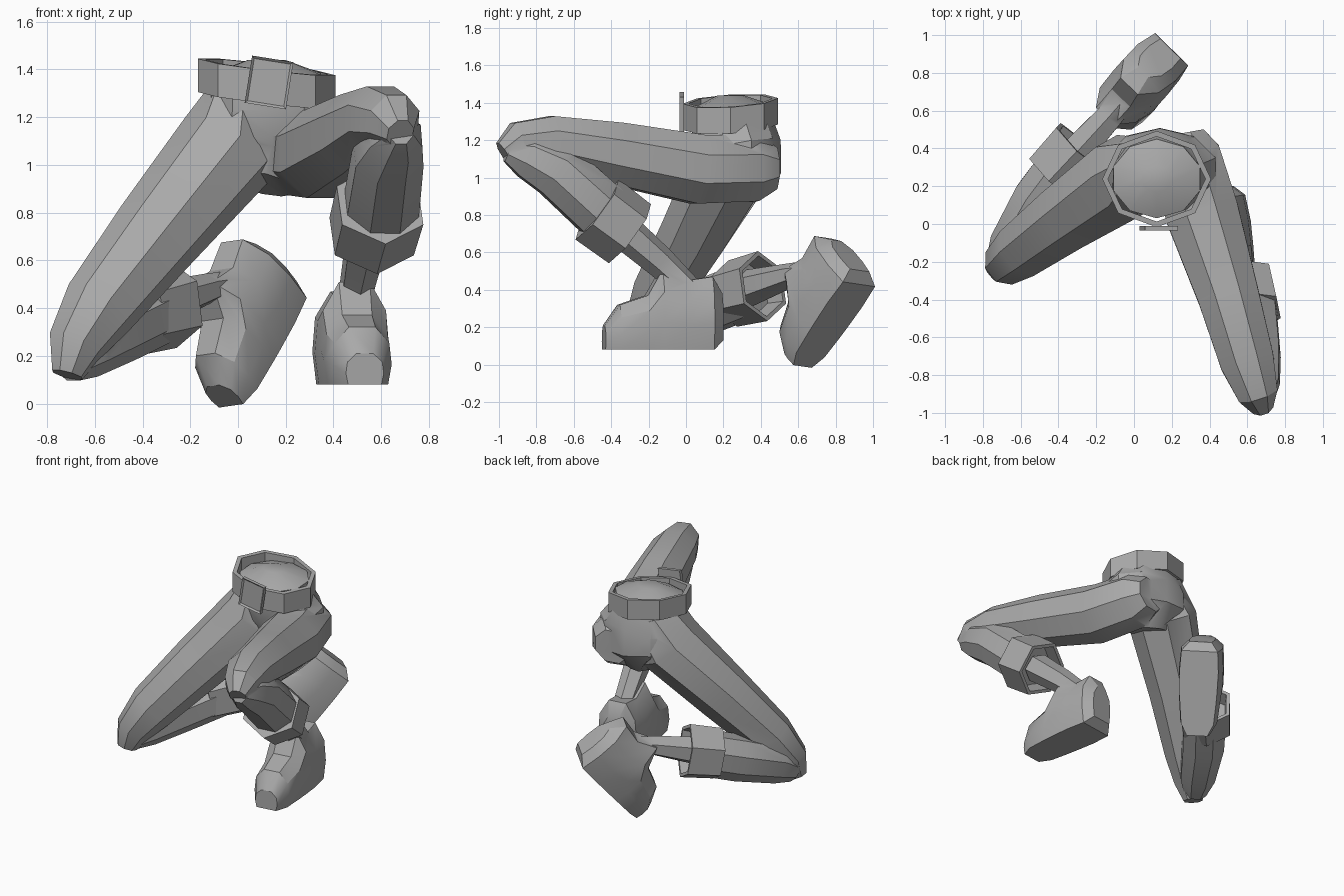
import bpy, bmesh, math
from mathutils import Vector, Matrix

if "Cube" in bpy.data.objects:
    bpy.data.objects.remove(bpy.data.objects["Cube"])

grey = bpy.data.materials.new("plain_grey")
grey.use_nodes = True
grey.diffuse_color = (0.4, 0.4, 0.4, 1)
grey.node_tree.nodes["Principled BSDF"].inputs["Base Color"].default_value = (0.4, 0.4, 0.4, 1)


def shade(obj, angle):
    bpy.ops.object.select_all(action='DESELECT')
    obj.select_set(True)
    bpy.context.view_layer.objects.active = obj
    bpy.ops.object.shade_smooth_by_angle(angle=math.radians(angle))


def finish(name, bm, angle=32):
    bmesh.ops.recalc_face_normals(bm, faces=bm.faces)
    mesh = bpy.data.meshes.new(name)
    bm.to_mesh(mesh)
    bm.free()
    mesh.materials.append(grey)
    obj = bpy.data.objects.new(name, mesh)
    bpy.context.collection.objects.link(obj)
    shade(obj, angle)
    return obj


def fuse(name, base, others, angle=36):
    """Weld overlapping solids into one clean skin."""
    for other in others:
        mod = base.modifiers.new("weld", 'BOOLEAN')
        mod.operation, mod.solver, mod.object = 'UNION', 'EXACT', other
        bpy.context.view_layer.objects.active = base
        bpy.ops.object.modifier_apply(modifier=mod.name)
        bpy.data.objects.remove(other)
    base.name = name
    shade(base, angle)


def bridge(bm, rings, closed=False):
    """Join rings of points with quads; cap the ends or close the loop."""
    rows = [[bm.verts.new(p) for p in ring] for ring in rings]
    n = len(rows[0])
    pairs = list(zip(rows, rows[1:]))
    if closed:
        pairs.append((rows[-1], rows[0]))
    else:
        bm.faces.new(rows[0])
        bm.faces.new(rows[-1])
    for a, b in pairs:
        for i in range(n):
            j = (i + 1) % n
            bm.faces.new((a[i], a[j], b[j], b[i]))


def frame(t, up):
    t = t.normalized()
    side = t.cross(Vector(up)).normalized()
    return side, side.cross(t)


def ring(c, side, up, rw, rh, n, turn=0.5):
    return [Vector(c) + side * rw * math.cos(math.tau * (i + turn) / n)
            + up * rh * math.sin(math.tau * (i + turn) / n) for i in range(n)]


def limb(name, sections, n=8, up=(0, 0, 1)):
    """Loft of oval rings; each section is centre, half width, half height."""
    pts = [Vector(s[0]) for s in sections]
    rings = []
    for i, (c, rw, rh) in enumerate(sections):
        t = pts[min(i + 1, len(pts) - 1)] - pts[max(i - 1, 0)]
        rings.append(ring(c, *frame(t, up), rw, rh, n))
    bm = bmesh.new()
    bridge(bm, rings)
    return finish(name, bm)


def cuff(name, a, b, ra, rb, wall=0.025, n=6):
    """Hollow band around the lower end of a trouser leg."""
    a, b = Vector(a), Vector(b)
    side, up = frame(b - a, (0, 0, 1))
    lip = a.lerp(b, 0.55)
    bm = bmesh.new()
    bridge(bm, [ring(a, side, up, ra - 0.05, ra - 0.05, n), ring(a, side, up, ra, ra, n),
                ring(b, side, up, rb, rb, n),
                ring(b, side, up, rb - wall, rb - wall, n),
                ring(lip, side, up, rb - 0.04, rb - 0.04, n)])
    return finish(name, bm, 15)


def shoe(name, heel, forward, up):
    """Flat-soled high shoe lofted from heel to toe."""
    f = Vector(forward).normalized()
    side, u = frame(f, up)
    # distance along sole, half width, bottom, top
    sections = [(-0.055, 0.085, 0.05, 0.3), (0.0, 0.14, 0, 0.39), (0.14, 0.15, 0, 0.37),
                (0.27, 0.145, 0, 0.43), (0.35, 0.14, 0, 0.29),
                (0.5, 0.125, 0, 0.24), (0.58, 0.08, 0, 0.13)]
    shape = [(-0.88, 0), (0.88, 0), (1, 0.35), (0.92, 0.72), (0.45, 1),
             (-0.45, 1), (-0.92, 0.72), (-1, 0.35)]
    bm = bmesh.new()
    bridge(bm, [[Vector(heel) + f * d + side * x * w + u * (lo + z * (hi - lo))
                 for x, z in shape] for d, w, lo, hi in sections])
    return finish(name, bm)


# Hips with a low dome closing the waist
hips = limb("hips", [((0.12, 0.24, 1.44), 0.08, 0.07), ((0.12, 0.24, 1.38), 0.24, 0.21),
                     ((0.12, 0.25, 1.27), 0.25, 0.22), ((0.14, 0.28, 1.16), 0.31, 0.23),
                     ((0.14, 0.29, 1.05), 0.31, 0.22), ((0.11, 0.25, 0.92), 0.14, 0.15)],
            n=10, up=(0, 1, 0))

# Lowered right leg, knee near the ground
right_thigh = limb("right_thigh", [
    ((0.05, 0.27, 1.27), 0.19, 0.18), ((-0.04, 0.25, 1.07), 0.235, 0.22),
    ((-0.34, 0.05, 0.71), 0.195, 0.19), ((-0.585, -0.13, 0.4), 0.16, 0.16),
    ((-0.685, -0.21, 0.24), 0.12, 0.12), ((-0.715, -0.235, 0.12), 0.065, 0.07)])
right_shin = limb("right_shin", [
    ((-0.71, -0.21, 0.17), 0.08, 0.09), ((-0.65, -0.11, 0.23), 0.125, 0.135),
    ((-0.5, 0.13, 0.32), 0.15, 0.155), ((-0.36, 0.31, 0.39), 0.155, 0.155)])
cuff("right_cuff", (-0.43, 0.25, 0.38), (-0.28, 0.41, 0.42), 0.18, 0.19)
right_ankle = limb("right_ankle", [
    ((-0.34, 0.34, 0.41), 0.1, 0.1), ((-0.13, 0.57, 0.48), 0.08, 0.065),
    ((0.0, 0.72, 0.5), 0.07, 0.06)], n=6)
right_shoe = shoe("right_shoe", (0.2, 0.925, 0.43), (-0.38, -0.5, -0.73), (-0.55, -0.47, 0.65))

# Raised left leg, foot planted
left_thigh = limb("left_thigh", [
    ((0.25, 0.48, 1.05), 0.13, 0.12), ((0.27, 0.37, 1.05), 0.2, 0.19),
    ((0.36, 0.06, 1.045), 0.21, 0.2), ((0.5, -0.38, 1.13), 0.175, 0.18),
    ((0.6, -0.73, 1.195), 0.155, 0.145), ((0.655, -0.9, 1.18), 0.115, 0.125),
    ((0.68, -0.975, 1.13), 0.06, 0.07)])
left_shin = limb("left_shin", [
    ((0.68, -0.955, 1.15), 0.06, 0.07), ((0.66, -0.85, 1.12), 0.12, 0.13),
    ((0.63, -0.69, 1.04), 0.155, 0.16), ((0.6, -0.45, 0.82), 0.165, 0.165),
    ((0.58, -0.37, 0.76), 0.15, 0.15)])
cuff("left_cuff", (0.595, -0.475, 0.83), (0.56, -0.3, 0.7), 0.2, 0.195)
left_ankle = limb("left_ankle", [
    ((0.55, -0.36, 0.74), 0.1, 0.1), ((0.51, -0.14, 0.55), 0.08, 0.085),
    ((0.48, 0.02, 0.4), 0.07, 0.07)], n=6)
left_shoe = shoe("left_shoe", (0.45, 0.135, 0.08), (0.14, -0.99, 0), (0, 0, 1))

# Weld trousers and boots
fuse("trousers", hips, [right_thigh, left_thigh, right_shin, left_shin])
fuse("right_boot", right_shoe, [right_ankle])
fuse("left_boot", left_shoe, [left_ankle])

# Tilted octagonal belt
bm = bmesh.new()
bridge(bm, [ring((0.12, 0.238, z), Vector((1, 0, 0)), Vector((0, 1, 0)),
                 0.288 - d, 0.255 - d, 8, turn=0)
            for z, d in ((1.27, 0), (1.41, 0), (1.41, 0.03), (1.27, 0.03))], closed=True)
for v in bm.verts:
    v.co.z += -0.12 * (v.co.x - 0.12) + 0.06 * (v.co.y - 0.238)
finish("belt", bm, 15)

# Buckle plate with a raised frame
bm = bmesh.new()
bmesh.ops.create_cube(bm, size=1, matrix=Matrix.Translation((0.13, -0.023, 1.345))
                      @ Matrix.Rotation(math.radians(9), 4, 'Y')
                      @ Matrix.Diagonal((0.175, 0.025, 0.2, 1)))
bm.normal_update()
front = [f for f in bm.faces if f.normal.y < -0.9]
bmesh.ops.inset_region(bm, faces=front, thickness=0.015, depth=-0.01)
finish("buckle", bm, 15)
